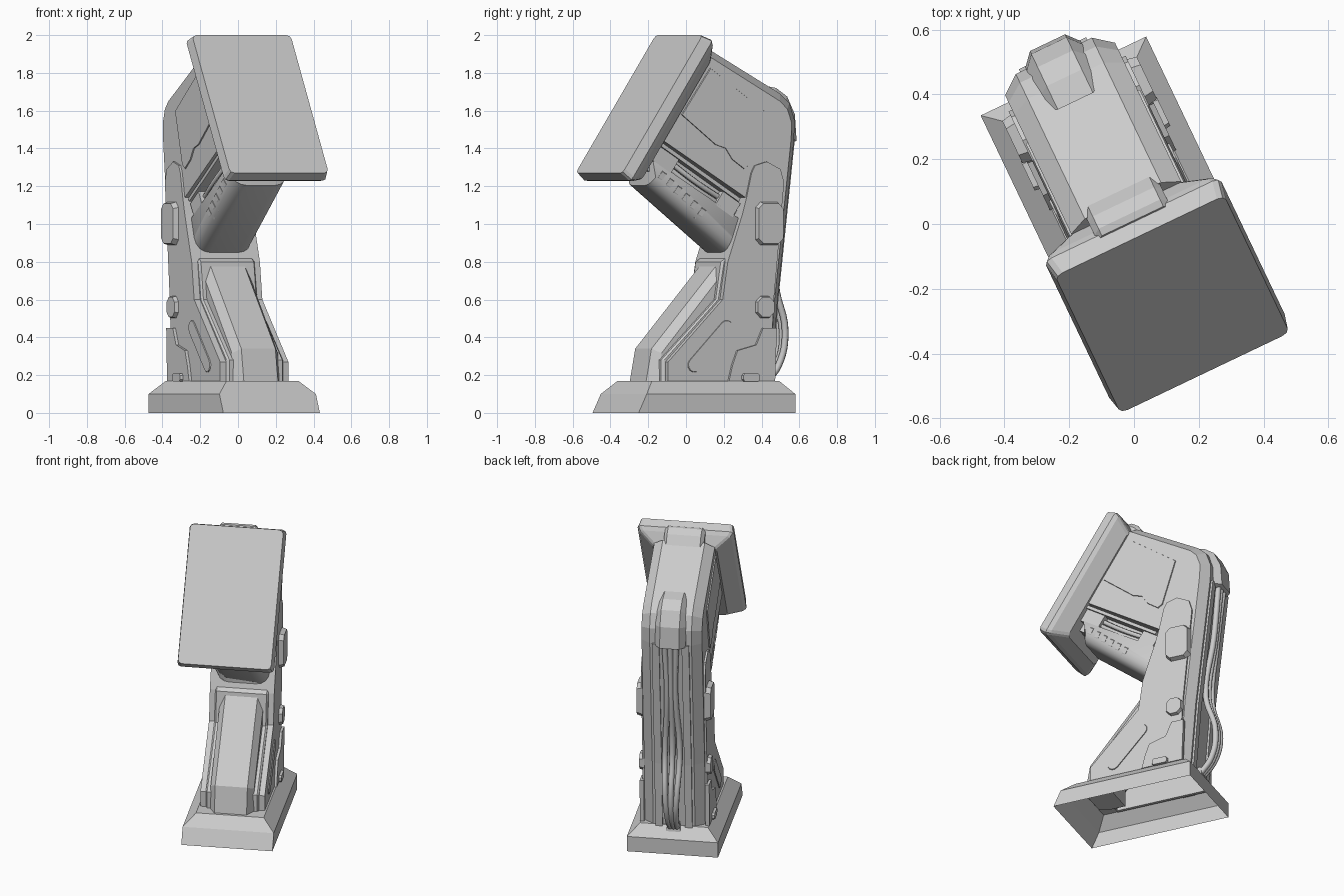
import bpy, bmesh, math
from mathutils import Matrix, Vector

cube = bpy.data.objects.get("Cube")
if cube:
    bpy.data.objects.remove(cube)

# One plain material for the whole machine
grey = bpy.data.materials.new("light_grey")
grey.use_nodes = True
colour = (0.6, 0.6, 0.6, 1)
grey.diffuse_color = colour
grey.node_tree.nodes["Principled BSDF"].inputs["Base Color"].default_value = colour

TURN = Matrix.Rotation(math.radians(25.5), 4, 'Z')
SCREEN_MID = Vector((0, -0.275, 1.635))
ALONG = Vector((0, 0.54, 0.84))      # up the screen
BACK = Vector((0, 0.84, -0.54))      # away from the screen


def head(u, a, b):
    """Point in the tilted head frame: across, up the screen, behind it."""
    return SCREEN_MID + ALONG * a + BACK * b + Vector((u, 0, 0))


def finish(name, bm, smooth):
    bmesh.ops.recalc_face_normals(bm, faces=bm.faces)
    bm.transform(TURN)
    mesh = bpy.data.meshes.new(name)
    bm.to_mesh(mesh)
    bm.free()
    mesh.materials.append(grey)
    obj = bpy.data.objects.new(name, mesh)
    bpy.context.collection.objects.link(obj)
    if smooth:
        bpy.ops.object.select_all(action='DESELECT')
        obj.select_set(True)
        bpy.context.view_layer.objects.active = obj
        bpy.ops.object.shade_smooth_by_angle(angle=math.radians(35))


def loft(name, rings, caps=(True, True), open_below=None, smooth=False):
    """Skin closed rings of equal length; optionally leave the bottom open."""
    bm = bmesh.new()
    rows = [[bm.verts.new(p) for p in ring] for ring in rings]
    count = len(rows[0])
    for lower, upper in zip(rows, rows[1:]):
        for i in range(count):
            j = (i + 1) % count
            bm.faces.new((lower[i], lower[j], upper[j], upper[i]))
    if caps[0]:
        bm.faces.new(rows[0])
    if caps[1]:
        bm.faces.new(rows[-1])
    if open_below is not None:
        gone = [f for f in bm.faces if all(v.co.z < open_below for v in f.verts)]
        bmesh.ops.delete(bm, geom=gone, context='FACES')
    finish(name, bm, smooth)


def ring(u, profile, depth=0.0):
    """Side profile at one width; points may carry an inset direction."""
    return [Vector((u, p[0] + depth * (p[2] if len(p) > 2 else 0),
                    p[1] + depth * (p[3] if len(p) > 3 else 0))) for p in profile]


def chamfered(name, profile, stations, **kw):
    """Mirror (half width, inset depth) stations and loft across them."""
    full = [(-u, d) for u, d in stations] + [(u, d) for u, d in reversed(stations)]
    loft(name, [ring(u, profile, d) for u, d in full], **kw)


def side_plates(name, outline, inner, outer, bevel=0.0):
    """Matching plates on both flanks, optionally with bevelled rims."""
    cv = sum(p[0] for p in outline) / len(outline)
    cz = sum(p[1] for p in outline) / len(outline)
    k = 1 - bevel
    small = [(cv + (v - cv) * k, cz + (z - cz) * k) for v, z in outline]
    for side, word in ((1, "left"), (-1, "right")):
        loft(f"{word}_{name}", [ring(side * inner, outline),
                                ring(side * outer, small)])


def octagon(v0, v1, z0, z1, c):
    return [(v0 + c, z0), (v1 - c, z0), (v1, z0 + c), (v1, z1 - c),
            (v1 - c, z1), (v0 + c, z1), (v0, z1 - c), (v0, z0 + c)]


def head_box(name, u0, u1, a0, a1, b0, b1):
    corners = ((a0, b0), (a1, b0), (a1, b1), (a0, b1))
    loft(name, [[head(u, a, b) for a, b in corners] for u in (u0, u1)])


def tube(name, points, radius):
    curve = bpy.data.curves.new(name, 'CURVE')
    curve.dimensions = '3D'
    curve.bevel_depth = radius
    curve.bevel_resolution = 2
    curve.resolution_u = 6
    curve.use_fill_caps = True
    spline = curve.splines.new('BEZIER')
    spline.bezier_points.add(len(points) - 1)
    for knot, p in zip(spline.bezier_points, points):
        knot.co = TURN @ Vector(p)
        knot.handle_left_type = knot.handle_right_type = 'AUTO'
    curve.materials.append(grey)
    obj = bpy.data.objects.new(name, curve)
    bpy.context.collection.objects.link(obj)


# Hollow base skirt, open underneath
def rect(w, front, back, z):
    return [(-w, front, z), (w, front, z), (w, back, z), (-w, back, z)]


loft("base", [rect(0.283, -0.413, 0.506, 0), rect(0.283, -0.365, 0.506, 0.1),
              rect(0.21, -0.3, 0.445, 0.17), rect(0.18, -0.19, 0.4, 0.17)],
     caps=(False, False))

# Body and head shell, chamfered along the top and back
lower_front = [(-0.2, 0.16), (-0.2, 0.27), (0.12, 0.6), (0.15, 0.8), (0.235, 1.05)]
lower_head = [(0.26, 1.14), (-0.22, 1.44)]
crown = [(0.08, 1.92, -0.54, -0.84), (0.49, 1.69, -0.6, -0.9),
         (0.545, 1.64, -0.9, -0.7), (0.575, 1.55, -1, -0.3)]
spine = [(0.572, 1.45, -1, 0), (0.475, 0.6, -1, 0), (0.44, 0.16, -1, 0)]
shell = lower_front + lower_head + crown + spine
chamfered("body", shell, [(0.188, 0.045), (0.13, 0)], open_below=0.165)

# Raised back rails that frame the cables
for side, word in ((1, "left"), (-1, "right")):
    rail = [(v + 0.012, z) for v, z, *_ in spine] + [(v - 0.02, z) for v, z, *_ in spine[::-1]]
    loft(f"{word}_back_rail", [ring(side * 0.07, rail), ring(side * 0.115, rail)])

# Flank cladding, head panels and small fittings
cladding = lower_front + [(0.26, 1.14), (0.29, 1.27), (0.31, 1.31), (0.38, 1.33),
                          (0.46, 1.29), (0.48, 1.22), (0.42, 0.6), (0.395, 0.16)]
side_plates("cladding", cladding, 0.18, 0.2)
head_panel = [(0.05, 1.83), (0.37, 1.6), (0.28, 1.31), (0.25, 1.29),
              (0.18, 1.34), (0.14, 1.4), (0.08, 1.42), (-0.12, 1.58)]
side_plates("head_panel", head_panel, 0.18, 0.195, 0.02)
side_plates("large_latch", octagon(0.31, 0.47, 0.885, 1.12, 0.03), 0.19, 0.23, 0.1)
side_plates("small_latch", octagon(0.31, 0.42, 0.5, 0.62, 0.03), 0.19, 0.222, 0.12)
foot = [(0.15, 0.17), (0.17, 0.25), (0.2, 0.33), (0.31, 0.36), (0.35, 0.45),
        (0.43, 0.45), (0.42, 0.17)]
side_plates("foot_guard", foot, 0.19, 0.216)
side_plates("foot_clip", octagon(0.22, 0.33, 0.165, 0.21, 0.012), 0.2, 0.232, 0.1)

# Slanted pill on each flank
low, high, r = Vector((-0.05, 0.25)), Vector((0.145, 0.455)), 0.039
tilt = math.atan2(high.y - low.y, high.x - low.x)
pill = []
for centre, start in ((high, tilt - math.pi / 2), (low, tilt + math.pi / 2)):
    for i in range(7):
        ang = start + math.pi * i / 6
        pill.append((centre.x + r * math.cos(ang), centre.y + r * math.sin(ang)))
side_plates("pill", pill, 0.19, 0.206, 0.04)

# Front panel and the wedge on it
front = [(0.16, 0.82, 1, -0.5), (0.13, 0.8, 1, 0), (0.1, 0.6, 0.7, 0), (-0.22, 0.28, 1, 0),
         (-0.22, 0.17, 1, 0), (-0.15, 0.17), (-0.15, 0.25), (0.16, 0.58), (0.2, 0.8)]
chamfered("front_panel", front, [(0.165, 0.015), (0.155, 0)])
wedge = [(0.13, 0.78, 0.5, -0.5), (-0.25, 0.34, 0.7, -0.4), (-0.285, 0.15, 1, 0),
         (-0.12, 0.15), (-0.12, 0.3), (0.16, 0.65)]
chamfered("front_wedge", wedge, [(0.135, 0.06), (0.1, 0)])


# Screen: flared slab with clipped corners and a tapered back
def rounded(w, h, b, r=0.025, steps=2):
    pts = []
    for k, (sx, sy) in enumerate(((1, 1), (-1, 1), (-1, -1), (1, -1))):
        for i in range(steps + 1):
            ang = math.pi / 2 * (k + i / steps)
            pts.append(head(sx * (w - r) + r * math.cos(ang),
                            sy * (h - r) + r * math.sin(ang), b))
    return pts


loft("screen", [rounded(0.289, 0.434, 0), rounded(0.3, 0.444, 0.06),
                rounded(0.285, 0.43, 0.085), rounded(0.2, 0.38, 0.15)])

# Bump bridging the screen's upper back and the head
bump = [(0.39, 0.05), (0.45, 0.05), (0.463, 0.07), (0.463, 0.12), (0.43, 0.19), (0.38, 0.19)]
loft("screen_bump", [[head(u, a - d, b) for a, b in bump]
                     for u, d in ((-0.125, 0.025), (-0.105, 0), (0.105, 0), (0.125, 0.025))])

# Hood that covers the cables at the back of the head
hood = [(0.42, 1.735, 0.5, -1), (0.5, 1.72, -0.5, -1), (0.565, 1.675, -0.8, -0.8),
        (0.61, 1.58, -1, -0.2), (0.62, 1.44, -1, 0), (0.54, 1.42)]
chamfered("cable_hood", hood, [(0.095, 0.04), (0.06, 0)])

# Rounded lower arm under the head
arm_edge = [(0.165, 0.085), (0.158, 0.05), (0.14, 0.022), (0.115, 0.006), (0.085, 0)]
arm = [(-0.28, 1.205, 0.54, 0.84), (0.165, 0.85, 0.4, 0.84), (0.2, 0.845, 0, 1),
       (0.215, 0.865, -0.2, 0.8), (0.28, 1.0), (-0.27, 1.34)]
chamfered("lower_arm", arm, arm_edge, smooth=True)

# Mechanism in the gap between head and arm
head_box("gap_core", -0.12, 0.12, -0.3, -0.1, 0.12, 0.74)
for side, word in ((1, "left"), (-1, "right")):
    head_box(f"{word}_gap_rail", side * 0.11, side * 0.18, -0.165, -0.145, 0.13, 0.7)
    head_box(f"{word}_gap_block", side * 0.11, side * 0.165, -0.25, -0.165, 0.13, 0.29)
    head_box(f"{word}_gap_stop", side * 0.11, side * 0.165, -0.25, -0.165, 0.6, 0.72)
    for i, row in enumerate((-0.195, -0.225)):
        tube(f"{word}_gap_cable_{i + 1}", [head(side * 0.13, row, 0.27),
                                           head(side * 0.145, row - 0.01, 0.45),
                                           head(side * 0.13, row, 0.63)], 0.014)

    # Vent ribs wrapped around the arm's lower corner
    for i in range(6):
        b = 0.24 + i * 0.06
        floor = -0.352 - i * 0.0075
        outer = [(u + 0.004, floor + d - 0.004) for u, d in arm_edge[:4]]
        section = outer + [(u - 0.03, a + 0.03) for u, a in outer[::-1]]
        loft(f"{word}_vent_rib_{i + 1}", [[head(side * u, a, b + w) for u, a in section]
                                          for w in (0, 0.028)])

# Cables hanging down the back, with their socket
for i, u in enumerate((-0.036, 0, 0.036)):
    sway = 0.01 * (i - 1)
    tube(f"back_cable_{i + 1}", [(u, 0.585, 1.45), (u - sway, 0.55, 1.1),
                                 (u + sway, 0.505, 0.68), (u, 0.565, 0.42 + sway),
                                 (u - sway, 0.53, 0.25), (u * 0.6, 0.455, 0.16)], 0.018)
loft("cable_socket", [rect(0.045, 0.42, 0.475, 0.14), rect(0.035, 0.42, 0.465, 0.2)])
